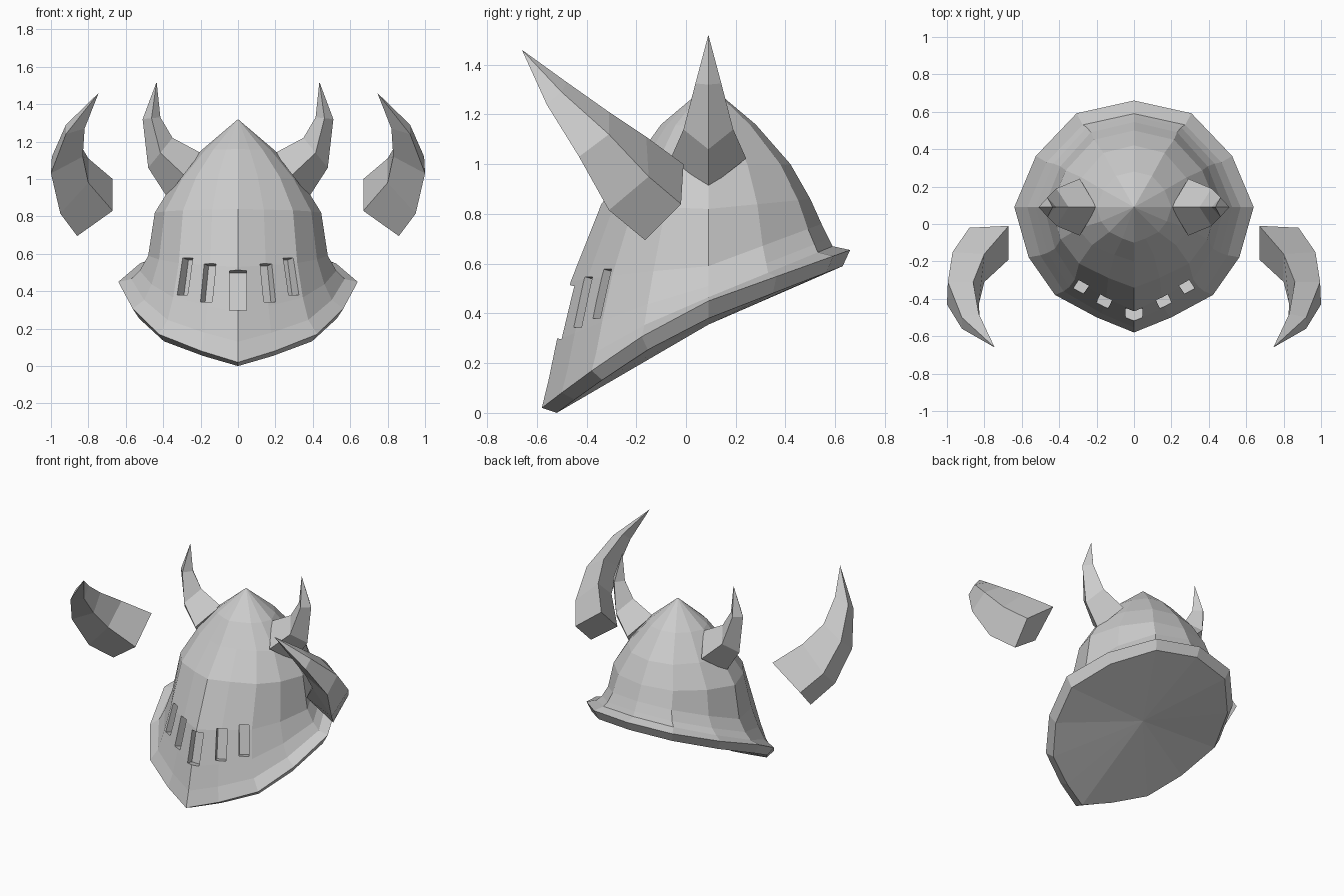
import bpy, bmesh, math
from mathutils import Matrix, Vector

if "Cube" in bpy.data.objects:
    bpy.data.objects.remove(bpy.data.objects["Cube"])


def make_object(name, bm):
    bmesh.ops.recalc_face_normals(bm, faces=bm.faces[:])
    mesh = bpy.data.meshes.new(name)
    bm.to_mesh(mesh)
    bm.free()
    ob = bpy.data.objects.new(name, mesh)
    bpy.context.collection.objects.link(ob)
    return ob


def loft(name, rings, tip, base=None):
    """Skin closed rings up to a tip; close the bottom with a fan or one face."""
    bm = bmesh.new()
    rows = [[bm.verts.new(p) for p in ring] for ring in rings]
    n = len(rows[0])
    top = bm.verts.new(tip)
    bottom = bm.verts.new(base) if base else None
    for i in range(n):
        j = (i + 1) % n
        for a, b in zip(rows, rows[1:]):
            bm.faces.new((a[i], a[j], b[j], b[i]))
        bm.faces.new((rows[-1][i], rows[-1][j], top))
        if bottom:
            bm.faces.new((rows[0][j], rows[0][i], bottom))
    if not bottom:
        bm.faces.new(rows[0][::-1])
    return make_object(name, bm)


# Helmet plan: 14-sided outline, pointed at the front, in unit coordinates
YC = 0.09
half = [(0, 1), (.48, .88), (.82, .48), (1, 0), (.88, -.4), (.66, -.7), (.31, -.88), (0, -1)]
outline = half + [(-u, v) for u, v in half[-2:0:-1]]


def helmet_ring(xs, yf, yb, zf, zs, zb):
    pts = []
    for u, v in outline:
        if v >= 0:
            pts.append((u * xs, YC + v * (yb - YC), zs + v * (zb - zs)))
        else:
            pts.append((u * xs, YC + v * (YC - yf), zs + (-v) ** 1.2 * (zf - zs)))
    return pts


# Side half-width, front y, back y, then front / side / back heights
helmet = loft("helmet", [helmet_ring(*r) for r in (
    (.60, -.52, .63, .00, .38, .59),     # underside of brim
    (.64, -.58, .66, .02, .45, .655),    # brim edge
    (.57, -.553, .59, .13, .465, .67),   # foot of the dome
    (.525, -.52, .575, .29, .51, .70),
    (.48, -.463, .545, .53, .59, .76),
    (.445, -.34, .50, .84, .82, .86),
    (.34, -.20, .42, 1.02, .99, 1.0),
    (.20, -.10, .28, 1.16, 1.15, 1.16))],
    (0, YC, 1.32), base=(0, YC, .355))

# Five visor slits cut as shallow recesses
bm = bmesh.new()
for x, y, z, w, h, turn in ((0, -.485, .405, .09, .22, 0),
                            (.16, -.415, .445, .07, .21, 25),
                            (.285, -.34, .48, .062, .205, 34)):
    for s in ((1, -1) if x else (1,)):
        m = (Matrix.Translation((s * x, y, z))
             @ Matrix.Rotation(math.radians(s * turn), 4, 'Z')
             @ Matrix.Rotation(math.radians(-13), 4, 'X')
             @ Matrix.Diagonal((w, .12, h, 1)))
        bmesh.ops.create_cube(bm, size=1, matrix=m)
cutter = make_object("slit_cutter", bm)
cutter.hide_render = True
mod = helmet.modifiers.new("slits", 'BOOLEAN')
mod.operation = 'DIFFERENCE'
mod.solver = 'EXACT'
mod.object = cutter
deps = bpy.context.evaluated_depsgraph_get()
cut_mesh = bpy.data.meshes.new_from_object(helmet.evaluated_get(deps))
helmet.modifiers.clear()
helmet.data = cut_mesh
bpy.data.objects.remove(cutter)


def mirror(ob):
    ob.modifiers.new("mirror", 'MIRROR').use_axis = (True, False, False)


# Upper horns: diamond sections given by inner edge, outer edge and half width
def diamond(xi, zi, xo, zo, hw):
    xm, zm = (xi + xo) / 2, (zi + zo) / 2
    return [(xi, YC, zi), (xm, YC + hw, zm), (xo, YC, zo), (xm, YC - hw, zm)]


mirror(loft("upper_horns", [diamond(*d) for d in (
    (.20, 1.14, .38, .905, .152),
    (.35, 1.22, .48, 1.06, .10),
    (.415, 1.33, .51, 1.32, .052))], (.435, YC, 1.52)))

# Large side horns: four-sided sections curving forward and up
mirror(loft("side_horns", [
    [(.67, -.01, 1.0), (.67, -.19, .83), (.86, -.165, .695), (.88, -.02, .84)],
    [(.80, -.16, 1.11), (.80, -.31, .98), (.95, -.31, .815), (.97, -.15, .95)],
    [(.86, -.31, 1.21), (.83, -.43, 1.12), (1.0, -.43, 1.03), (.995, -.31, 1.12)],
    [(.83, -.48, 1.33), (.82, -.55, 1.27), (.92, -.56, 1.24), (.92, -.50, 1.29)]],
    (.745, -.66, 1.46)))
